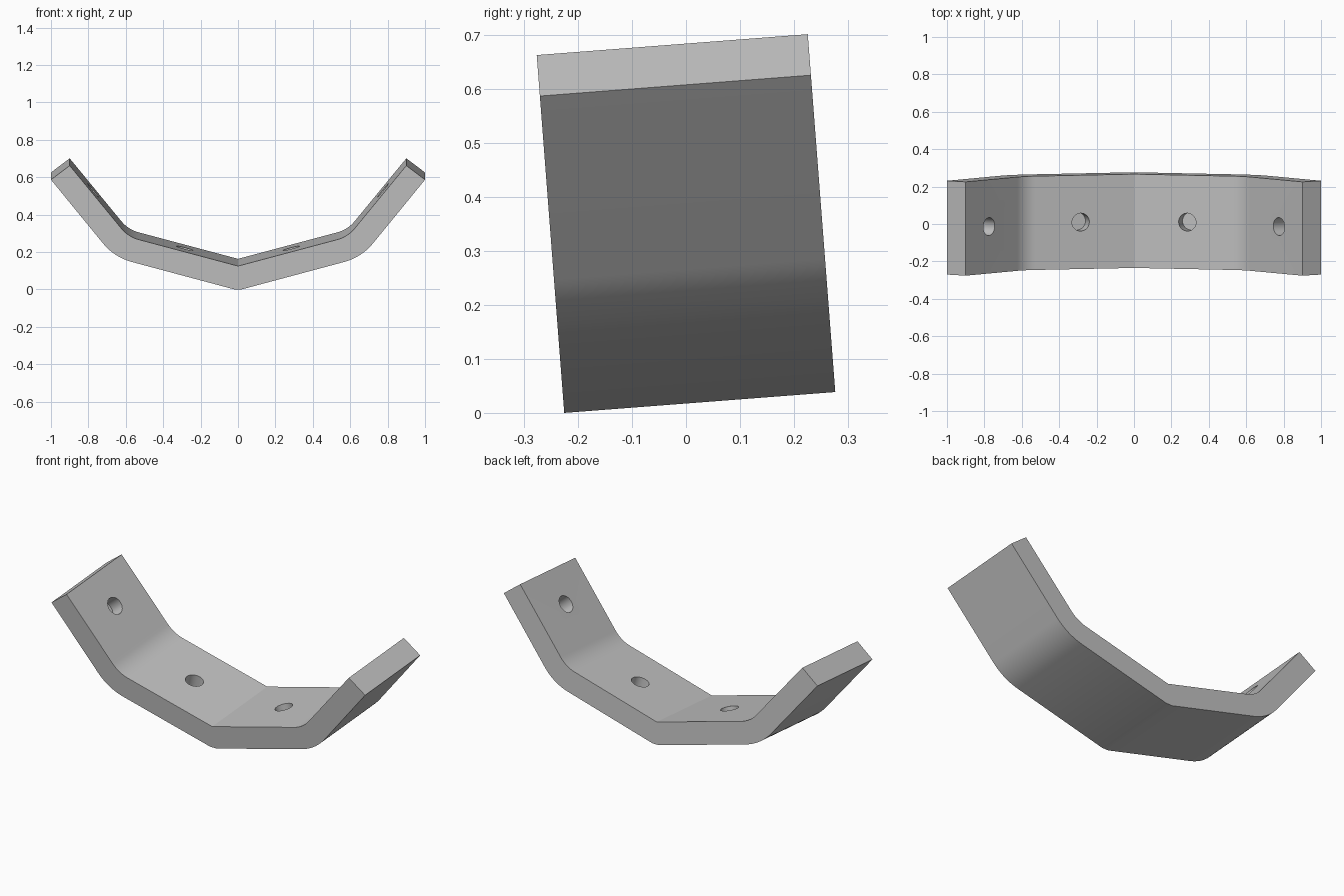
import bpy
import bmesh
import math
from mathutils import Matrix, Vector

cube = bpy.data.objects.get("Cube")
if cube:
    bpy.data.objects.remove(cube, do_unlink=True)

WIDTH = 0.503
TILT = math.radians(4.4)
HOLE_RADIUS, HOLE_DEPTH = 0.048, 0.08

# Single grey finish
grey = bpy.data.materials.new("plain grey")
grey.use_nodes = True
COLOUR = (0.54, 0.54, 0.54, 1)
grey.diffuse_color = COLOUR
grey.node_tree.nodes["Principled BSDF"].inputs["Base Color"].default_value = COLOUR


def rounded(start, corner, end, radius, steps=10):
    """Path from start to end with its corner replaced by an arc."""
    a, c, b = Vector(start), Vector(corner), Vector(end)
    u, v = (a - c).normalized(), (b - c).normalized()
    half = u.angle(v) / 2
    p, q = c + u * radius / math.tan(half), c + v * radius / math.tan(half)
    centre = c + (u + v).normalized() * radius / math.sin(half)
    arc = [centre + (p.lerp(q, i / steps) - centre).normalized() * radius
           for i in range(steps + 1)]
    return [a, *arc, b]


def make_object(name, bm):
    mesh = bpy.data.meshes.new(name)
    bmesh.ops.recalc_face_normals(bm, faces=bm.faces)
    bm.to_mesh(mesh)
    bm.free()
    obj = bpy.data.objects.new(name, mesh)
    bpy.context.collection.objects.link(obj)
    return obj


# Bent strip: half profile, mirrored, then extruded across its width
outer = rounded((0.02, 0), (0.661, 0.172), (1, 0.588), 0.30)
inner = rounded((0, 0.125), (0.587, 0.282), (0.9, 0.664), 0.18)
right_half = outer + inner[::-1]
left_half = [Vector((-p.x, p.y)) for p in reversed(right_half[:-1])]
bm = bmesh.new()
side = bm.faces.new([bm.verts.new((p.x, -WIDTH / 2, p.y)) for p in right_half + left_half])
swept = bmesh.ops.extrude_face_region(bm, geom=[side])["geom"]
bmesh.ops.translate(bm, vec=(0, WIDTH, 0),
                    verts=[g for g in swept if isinstance(g, bmesh.types.BMVert)])
# The extrusion leaves the starting face behind only when it is open
if not side.is_valid:
    bmesh.ops.holes_fill(bm, edges=[e for e in bm.edges if e.is_boundary])
elif all(e.is_boundary for e in side.edges):
    bmesh.ops.remove_doubles(bm, verts=bm.verts, dist=1e-5)
bracket = make_object("bent_bracket", bm)
bracket.data.materials.append(grey)

# Blind holes, square to the inner face of each arm
bm = bmesh.new()
lower, upper = (inner[0], inner[1]), (inner[-2], inner[-1])
for (a, b), x in ((lower, 0.285), (upper, 0.775)):
    spot = a.lerp(b, (x - a.x) / (b.x - a.x))
    angle = math.atan2(b.y - a.y, b.x - a.x)
    for sign in (1, -1):
        place = Matrix.Translation((sign * spot.x, 0, spot.y)) @ Matrix.Rotation(-sign * angle, 4, 'Y')
        bmesh.ops.create_cone(bm, cap_ends=True, segments=32, radius1=HOLE_RADIUS,
                              radius2=HOLE_RADIUS, depth=2 * HOLE_DEPTH, matrix=place)
cutter = make_object("hole_cutter", bm)
cutter.hide_render = True

bpy.context.view_layer.objects.active = bracket
bracket.select_set(True)
cut = bracket.modifiers.new("holes", 'BOOLEAN')
cut.operation, cut.solver, cut.object = 'DIFFERENCE', 'EXACT', cutter
bpy.ops.object.modifier_apply(modifier=cut.name)
bpy.data.objects.remove(cutter, do_unlink=True)

# Lean the bracket back and rest it on the ground
mesh = bracket.data
mesh.transform(Matrix.Rotation(TILT, 4, 'X'))
ys = [v.co.y for v in mesh.vertices]
lowest = min(v.co.z for v in mesh.vertices)
mesh.transform(Matrix.Translation((0, -(min(ys) + max(ys)) / 2, -lowest)))
bpy.ops.object.select_all(action='DESELECT')
bracket.select_set(True)
bpy.ops.object.shade_smooth_by_angle(angle=math.radians(25))
